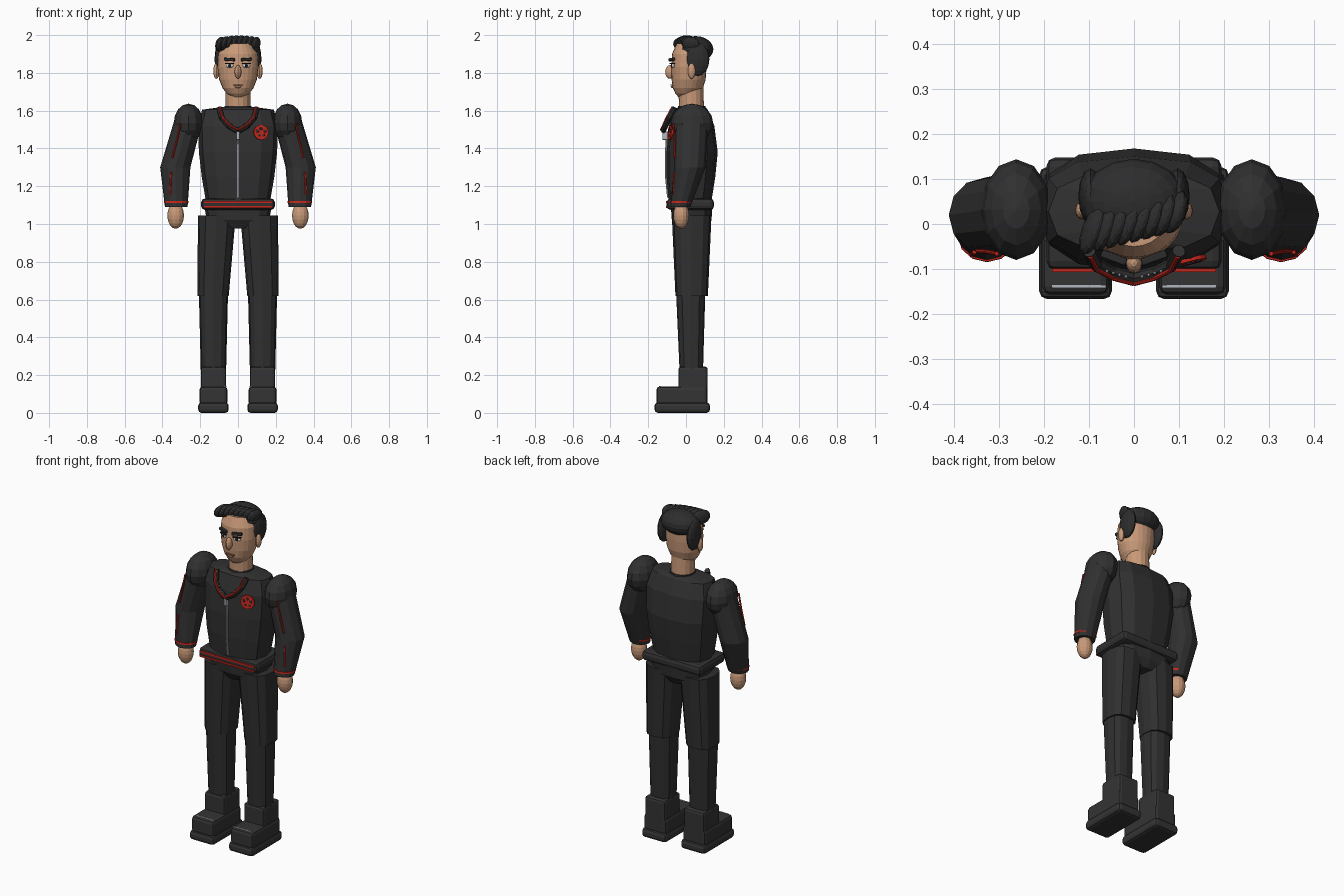
import bpy, bmesh, math
from mathutils import Vector, Matrix, Euler

if "Cube" in bpy.data.objects:
    bpy.data.objects.remove(bpy.data.objects["Cube"])


def material(name, rgb):
    m = bpy.data.materials.new(name)
    m.diffuse_color = (*rgb, 1)
    m.use_nodes = True
    m.node_tree.nodes["Principled BSDF"].inputs["Base Color"].default_value = m.diffuse_color
    return m


JACKET = material("jacket black", (0.030, 0.030, 0.031))
TROUSERS = material("trouser black", (0.029, 0.029, 0.030))
SHOE = material("shoe black", (0.034, 0.034, 0.035))
HAIR = material("hair black", (0.026, 0.026, 0.027))
SKIN = material("skin tan", (0.58, 0.32, 0.19))
RED = material("trim red", (0.55, 0.02, 0.012))
SILVER = material("silver", (0.45, 0.47, 0.52))
WHITE = material("eye white", (0.75, 0.75, 0.75))
DARK = material("pupil black", (0.012, 0.012, 0.014))
LIP = material("lip brown", (0.33, 0.13, 0.08))


def finish(name, bm, mat):
    bmesh.ops.recalc_face_normals(bm, faces=bm.faces)
    me = bpy.data.meshes.new(name)
    bm.to_mesh(me)
    bm.free()
    me.materials.append(mat)
    ob = bpy.data.objects.new(name, me)
    bpy.context.collection.objects.link(ob)
    return ob


def loft(name, rings, mat, n=10, power=1.0):
    """Skin stacked rings given as (cx, cy, z, rx, ry)."""
    bm = bmesh.new()
    loops = []
    for cx, cy, z, rx, ry in rings:
        loop = []
        for i in range(n):
            a = 2 * math.pi * i / n + math.pi / 2
            c, s = math.cos(a), math.sin(a)
            loop.append(bm.verts.new((cx + rx * math.copysign(abs(c) ** power, c),
                                      cy + ry * math.copysign(abs(s) ** power, s), z)))
        loops.append(loop)
    for a, b in zip(loops, loops[1:]):
        for i in range(n):
            j = (i + 1) % n
            bm.faces.new((a[i], a[j], b[j], b[i]))
    bm.faces.new(loops[0])
    bm.faces.new(loops[-1])
    return finish(name, bm, mat)


def ball(name, loc, r, mat, rot=(0, 0, 0), u=12, v=8):
    bm = bmesh.new()
    bmesh.ops.create_uvsphere(bm, u_segments=u, v_segments=v, radius=1)
    bm.transform(Matrix.LocRotScale(Vector(loc), Euler(rot), Vector(r)))
    return finish(name, bm, mat)


def box(name, lo, hi, mat, bevel=0.0, rot=(0, 0, 0)):
    lo, hi = Vector(lo), Vector(hi)
    bm = bmesh.new()
    bmesh.ops.create_cube(bm, size=1)
    bm.transform(Matrix.Diagonal((hi - lo).to_4d()))
    if bevel:
        bmesh.ops.bevel(bm, geom=bm.edges[:], offset=bevel, segments=2,
                        profile=0.5, affect='EDGES')
    bm.transform(Matrix.LocRotScale((lo + hi) / 2, Euler(rot), None))
    return finish(name, bm, mat)


def tube(name, pts, r, mat, n=8):
    """Chain of round rods through the points."""
    bm = bmesh.new()
    for a, b in zip(pts, pts[1:]):
        a, b = Vector(a), Vector(b)
        d = b - a
        m = Matrix.LocRotScale((a + b) / 2, d.to_track_quat('Z', 'Y'), None)
        bmesh.ops.create_cone(bm, cap_ends=True, segments=n, radius1=r, radius2=r,
                              depth=d.length, matrix=m)
    return finish(name, bm, mat)


# Jacket body, waistband and hips
body = [(1.09, .165, -.09, .13), (1.25, .192, -.103, .155), (1.38, .207, -.103, .168),
        (1.52, .212, -.09, .15), (1.605, .19, -.06, .115), (1.62, .08, -.04, .10)]
loft("jacket_body", [(0, (a + b) / 2, z, rx, (b - a) / 2) for z, rx, a, b in body],
     JACKET, 12, 0.75)
box("waistband", (-.195, -.102, 1.075), (.195, .148, 1.135), JACKET, .02)
for z in (1.09, 1.116):
    box("waistband_stripe", (-.182, -.107, z - .005), (.182, -.099, z + .005), RED)
loft("hips", [(0, .03, .975, .04, .08), (0, .03, 1.02, .165, .105),
              (0, .03, 1.09, .178, .11)], TROUSERS, 12, 0.6)

# Zip and round chest badge
tube("zip", [(0, -.094, 1.14), (0, -.105, 1.25), (0, -.105, 1.38), (0, -.1, 1.49)], .006, SILVER)
box("zip_pull", (-.009, -.125, 1.445), (.009, -.1, 1.49), SILVER, .004)
bm = bmesh.new()
bmesh.ops.create_cone(bm, cap_ends=True, segments=16, radius1=.04, radius2=.04, depth=.009,
                      matrix=Matrix.Translation((.122, -.083, 1.485)) @ Euler((math.pi / 2 - .1, 0, .25)).to_matrix().to_4x4())
finish("chest_badge", bm, RED)
for i in range(5):
    a = math.tau * i / 5 + math.pi / 2
    x, z = .122 + .021 * math.cos(a), 1.485 + .021 * math.sin(a)
    ball("badge_hole", (x, -.087 + (x - .122) * .25, z), (.009, .004, .009), JACKET, u=8, v=6)

# Neck and shirt band
loft("neck", [(0, .03, 1.59, .066, .066), (0, .025, 1.74, .066, .066)], SKIN, 16)
loft("shirt_band", [(0, .03, 1.57, .075, .085), (0, .03, 1.625, .071, .072)], JACKET, 16)

for s in (-1, 1):
    # Collar flap with red edge and silver beads
    path = [(s * .1, -.06, 1.615), (s * .085, -.09, 1.56), (s * .05, -.108, 1.52), (s * .004, -.12, 1.495)]
    tube("collar_flap", path, .015, JACKET)
    tube("collar_edge", [(x - s * .003, y - .012, z + .004) for x, y, z in path], .006, RED)
    for i in range(4):
        ball("collar_bead", (s * (.018 + .014 * i), -.117 + .004 * i, 1.52 + .014 * i),
             (.004, .004, .004), SILVER, u=6, v=4)

    # Sleeves, cuffs, piping and hands
    ball("shoulder", (s * .262, .032, 1.535), (.078, .112, .102), JACKET, u=12, v=8)
    loft("sleeve", [(s * .265, .03, 1.54, .075, .088), (s * .332, .02, 1.30, .08, .083),
                    (s * .327, -.03, 1.09, .06, .053)], JACKET, 12)
    loft("cuff_stripe", [(s * .327, -.027, 1.112, .065, .058),
                         (s * .327, -.025, 1.122, .065, .059)], RED, 12)
    tube("upper_sleeve_piping", [(s * .305, -.066, 1.53), (s * .325, -.062, 1.44), (s * .348, -.06, 1.35)], .005, RED)
    tube("lower_sleeve_piping", [(s * .355, -.062, 1.275), (s * .36, -.068, 1.155)], .005, RED)
    ball("hand", (s * .33, -.025, 1.045), (.045, .042, .07), SKIN, u=14, v=10)

    # Trouser legs
    loft("upper_leg", [(s * .132, .03, .62, .083, .086), (s * .112, .03, 1.045, .1, .105)],
         TROUSERS, 12, 0.75)
    loft("lower_leg", [(s * .13, .028, .22, .067, .062), (s * .13, .025, .63, .077, .077)],
         TROUSERS, 12, 0.75)

    # Shoes
    box("shoe_sole", (s * .13 - .081, -.167, 0), (s * .13 + .081, .127, .055), SHOE, .018)
    box("shoe_upper", (s * .13 - .074, -.157, .04), (s * .13 + .074, .115, .14), SHOE, .018)
    box("shoe_ankle", (s * .13 - .067, -.04, .1), (s * .13 + .067, .115, .245), SHOE, .014)
    box("shoe_toe_strip", (s * .122 - .06, -.142, .137), (s * .122 + .06, -.136, .143), SILVER)

    # Ears, eyes and brows
    ball("ear", (s * .115, .03, 1.81), (.016, .02, .042), SKIN)
    ball("eye_white", (s * .044, -.07, 1.838), (.021, .008, .011), WHITE, (0, 0, s * .35))
    ball("pupil", (s * .044, -.075, 1.838), (.009, .006, .010), DARK, (0, 0, s * .35))
    box("eyelid", (s * .044 - .023, -.081, 1.847), (s * .044 + .023, -.066, 1.852), DARK, rot=(0, 0, s * .35))
    box("eyebrow", (s * .045 - .03, -.084, 1.863), (s * .045 + .03, -.066, 1.879), HAIR, .004,
        (0, -s * .06, s * .35))

    # Hair lobe behind each ear
    ball("side_hair", (s * .097, .062, 1.872), (.027, .062, .088), HAIR)

# Head, nose and mouth
loft("head", [(0, 0, 1.672, .035, .04), (0, .004, 1.69, .06, .06), (0, .01, 1.72, .082, .08),
              (0, .014, 1.765, .1, .09), (0, .015, 1.83, .108, .094), (0, .018, 1.9, .105, .092),
              (0, .02, 1.955, .075, .07)], SKIN, 24)
ball("nose", (0, -.086, 1.805), (.018, .024, .036), SKIN)
box("mouth", (-.027, -.081, 1.732), (.027, -.07, 1.739), LIP)
ball("lower_lip", (0, -.073, 1.726), (.018, .008, .006), SKIN)

# Hair cap and swept-up fringe strands
ball("hair_cap", (0, .05, 1.925), (.116, .095, .07), HAIR, u=16, v=10)
for i in range(8):
    t = i / 7
    ball("fringe_strand", (-.092 + .184 * t, -.012 + .038 * t, 1.952 + .008 * math.sin(math.pi * t)),
         (.022, .06 - .01 * t, .04), HAIR, (0, .25, -.35))
